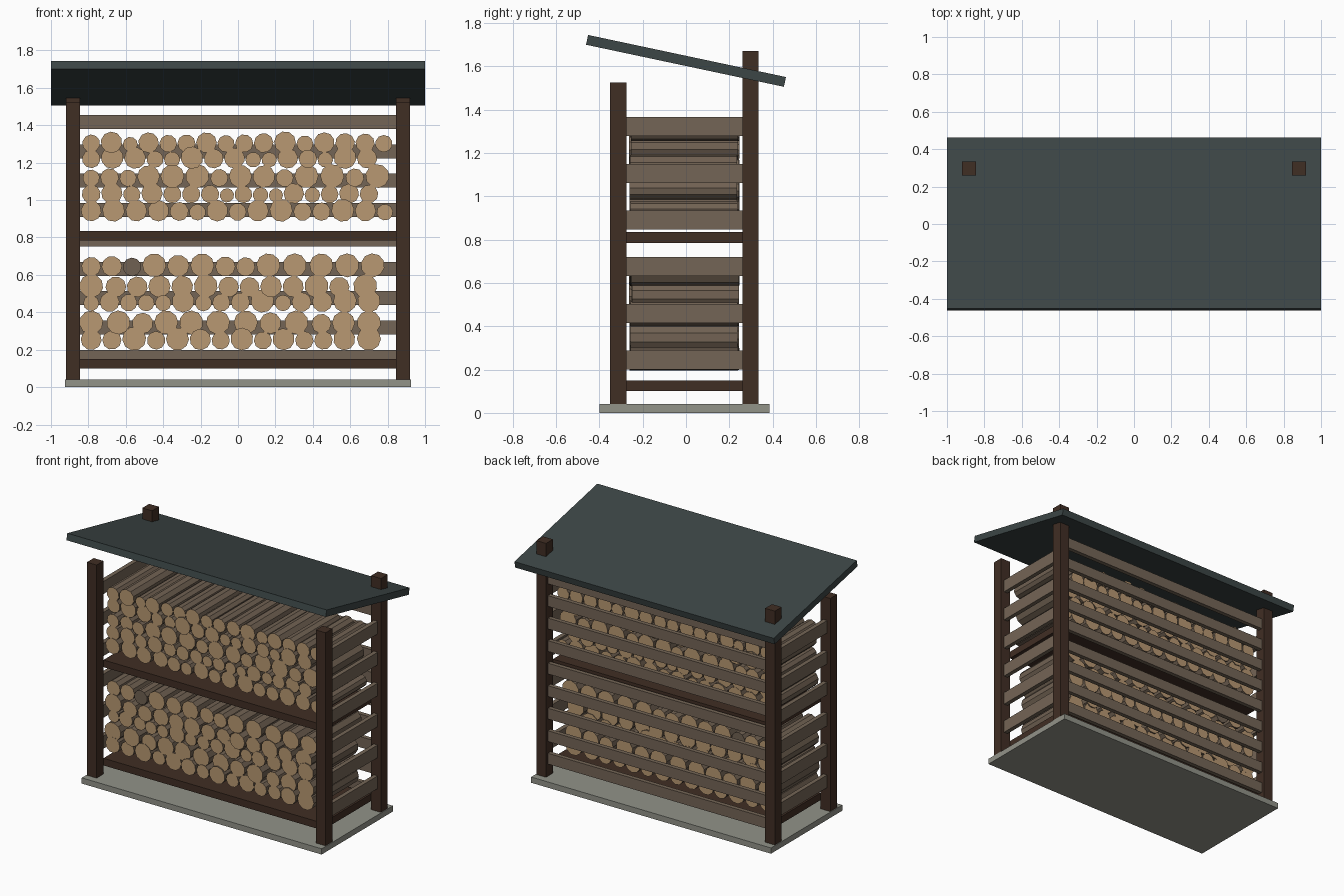
import bpy, bmesh, math, random
from mathutils import Matrix, Vector

random.seed(7)
if "Cube" in bpy.data.objects:
    bpy.data.objects.remove(bpy.data.objects["Cube"], do_unlink=True)


def material(name, rgb):
    linear = [((c / 255 + 0.055) / 1.055) ** 2.4 for c in rgb] + [1]
    mat = bpy.data.materials.new(name)
    mat.use_nodes = True
    mat.diffuse_color = linear
    mat.node_tree.nodes["Principled BSDF"].inputs["Base Color"].default_value = linear
    return mat


timber = material("dark timber", (64, 46, 36))
slat_wood = material("weathered slat", (116, 101, 86))
bark = material("bark", (112, 97, 82))
cut_wood = material("cut wood", (184, 152, 114))
roofing = material("slate roofing", (60, 70, 70))
concrete = material("pale concrete", (146, 147, 137))


def finish(bm, name, mats):
    mesh = bpy.data.meshes.new(name)
    bm.to_mesh(mesh)
    bm.free()
    for mat in mats:
        mesh.materials.append(mat)
    obj = bpy.data.objects.new(name, mesh)
    bpy.context.collection.objects.link(obj)
    return obj


def box(name, xs, ys, zs, mat):
    bm = bmesh.new()
    spans = (xs, ys, zs)
    size = Matrix.Diagonal([b - a for a, b in spans] + [1])
    centre = Vector([(a + b) / 2 for a, b in spans])
    bmesh.ops.create_cube(bm, size=1, matrix=Matrix.Translation(centre) @ size)
    return finish(bm, name, [mat])


# Ground slab and pitched roof
box("base_slab", (-0.925, 0.925), (-0.4, 0.385), (0, 0.04), concrete)
roof = box("roof", (-1, 1), (-0.467, 0.467), (-0.023, 0.023), roofing)
roof.location.z = 1.625
roof.rotation_euler.x = math.radians(-12)

# Corner posts and slatted sides, mirrored left and right
front, back = (-0.35, -0.275), (0.26, 0.335)
for side, s in (("left", 1), ("right", -1)):
    xs = sorted((s * 0.845, s * 0.92))
    box("front_post_" + side, xs, front, (0.04, 1.525), timber)
    box("back_post_" + side, xs, back, (0.04, 1.67), timber)
    xs = sorted((s * 0.865, s * 0.895))
    for i in range(6):
        z = 0.2 + 0.2155 * i
        box(f"side_slat_{side}_{i + 1}", xs, (front[1], back[0]), (z, z + 0.088), slat_wood)

# Back slats
for i in range(9):
    z = 0.124 + 0.157 * i
    box(f"back_slat_{i + 1}", (-0.845, 0.845), (0.283, 0.313), (z, z + 0.075), slat_wood)

# Shelves
for name, z in (("lower_shelf", 0.1), ("upper_shelf", 0.785)):
    box(name, (-0.845, 0.845), (front[1], back[0]), (z, z + 0.05), timber)


def add_log(bm, x, z, radius, bare):
    """One ten-sided log lying front to back with pale sawn ends."""
    y = random.uniform(-0.015, 0)
    place = (Matrix.Translation((x, y, z)) @ Matrix.Rotation(math.pi / 2, 4, "X")
             @ Matrix.Rotation(random.random(), 4, "Z"))
    made = bmesh.ops.create_cone(bm, cap_ends=True, segments=10, radius1=radius,
                                 radius2=radius, depth=0.495, matrix=place)
    for face in {f for v in made["verts"] for f in v.link_faces}:
        face.material_index = int(len(face.verts) > 4 and not bare)


def stack(name, rows, dark_log=None):
    """Rows of touching logs: (centre height, log count, centre of last log)."""
    bm = bmesh.new()
    for row, (z, count, last) in enumerate(rows):
        radii = [random.uniform(0.8, 1.25) for _ in range(count)]
        centres = [0]
        for a, b in zip(radii, radii[1:]):
            centres.append(centres[-1] + a + b)
        start = -0.785
        scale = (last - start) / centres[-1]
        mean = scale * sum(radii) / count
        for i, (c, r) in enumerate(zip(centres, radii)):
            radius = min(r * scale * 0.97, 0.064)
            add_log(bm, start + c * scale, z + (radius - mean) * 0.6, radius,
                    (row, i) == dark_log)
    finish(bm, name, [bark, cut_wood])


# Firewood
stack("lower_logs", [(0.255, 14, 0.7), (0.348, 12, 0.7), (0.455, 15, 0.7),
                     (0.54, 13, 0.68), (0.65, 13, 0.72)], dark_log=(4, 2))
stack("upper_logs", [(0.942, 15, 0.785), (1.032, 16, 0.7), (1.125, 14, 0.745),
                     (1.222, 15, 0.69), (1.305, 16, 0.78)])
